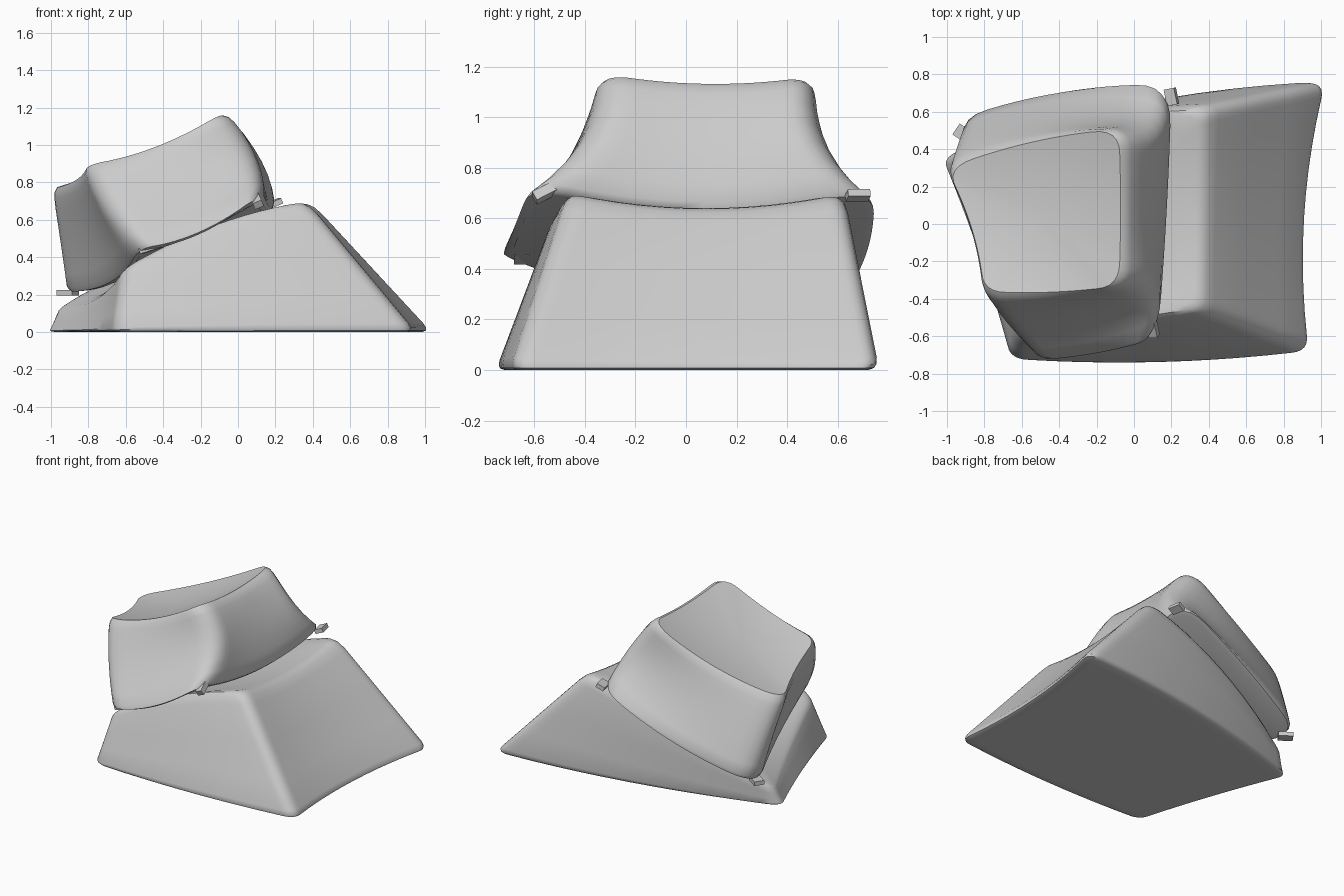
import bpy, bmesh, math
from mathutils import Vector, Matrix

if "Cube" in bpy.data.objects:
    bpy.data.objects.remove(bpy.data.objects["Cube"])

grey = bpy.data.materials.new("plain grey")
grey.diffuse_color = (0.6, 0.6, 0.6, 1)
grey.use_nodes = True
grey.node_tree.nodes["Principled BSDF"].inputs["Base Color"].default_value = grey.diffuse_color


def ring(corners, bows, r=0.16, n=10, m=6):
    """Closed loop round four corners, with bowed sides and rounded corners."""
    c = [Vector(p) for p in corners]
    b = [Vector(p) for p in bows]

    def side(i, t):
        return c[i].lerp(c[(i + 1) % 4], t) + b[i] * (4 * t * (1 - t))

    pts = []
    for i in range(4):
        for k in range(n):
            pts.append(side(i, r + (1 - 2 * r) * k / n))
        a, d, e = side(i, 1 - r), c[(i + 1) % 4], side((i + 1) % 4, r)
        d = d.lerp((a + e) / 2, -0.1)
        for k in range(m):
            t = k / m
            pts.append(a * (1 - t) ** 2 + d * 2 * t * (1 - t) + e * t * t)
    return pts


def loft(name, low, mid, high, profile, sink):
    """Skin rings: profile rows are (height 0-1, inset 0-1); sink hollows the top."""
    bm = bmesh.new()
    rows = []
    for t, s in profile:
        pts = []
        for a, b, c in zip(low, mid, high):
            # curve passing through all three rings
            pts.append(a * (2 * t - 1) * (t - 1) + b * 4 * t * (1 - t) + c * t * (2 * t - 1))
        centre = sum(pts, Vector()) / len(pts)
        # average plane of the ring keeps the dish smooth
        nrm = sum(((p - centre).cross(q - centre) for p, q in zip(pts, pts[1:] + pts[:1])), Vector())
        row = []
        for p in pts:
            q = p.lerp(centre, s)
            if t >= 1:
                d = p - centre
                dev = d.z + (nrm.x * d.x + nrm.y * d.y) / nrm.z
                q.z += dev * ((1 - s) ** 2 - (1 - s)) - sink * (1 - (1 - s) ** 2)
            row.append(bm.verts.new(q))
        rows.append(row)
    for lo, hi in zip(rows, rows[1:]):
        for i in range(len(lo)):
            j = (i + 1) % len(lo)
            bm.faces.new((lo[i], lo[j], hi[j], hi[i]))
    bm.faces.new(rows[0][::-1])
    bm.faces.new(rows[-1])
    bmesh.ops.recalc_face_normals(bm, faces=bm.faces)
    finish(name, bm)


def finish(name, bm):
    me = bpy.data.meshes.new(name)
    bm.to_mesh(me)
    bm.free()
    me.materials.append(grey)
    ob = bpy.data.objects.new(name, me)
    bpy.context.collection.objects.link(ob)
    bpy.ops.object.select_all(action='DESELECT')
    ob.select_set(True)
    bpy.context.view_layer.objects.active = ob
    bpy.ops.object.shade_smooth_by_angle(angle=math.radians(40))


# Wedge base: wide foot, sloping seat on top
foot = ring([(-.66, -.73, 0), (.96, -.69, 0), (1.05, .77, 0), (-1.03, .36, 0)],
            [(0, -.04, 0), (-.07, 0, 0), (0, .08, 0), (.02, 0, 0)], r=.06)
seat = ring([(-.62, -.59, .34), (.37, -.46, .71), (.39, .63, .71), (-.98, .38, .12)],
            [(0, -.01, .055), (0, 0, -.06), (0, .06, .06), (.04, 0, -.05)], r=.08)
waist = [(a + b) / 2 for a, b in zip(foot, seat)]
loft("wedge_base", foot, waist, seat,
     [(0, .6), (0, .12), (0, .05), (.012, .022), (.035, .007), (.07, 0), (.3, 0), (.6, 0), (.9, 0),
      (.96, .01), (.99, .035), (1, .08), (1, .2), (1, .3), (1, .6), (1, .95)], 0)

# Tilted cap: flared skirt, waisted sides, dished top
skirt = ring([(-.53, -.75, .44), (.12, -.64, .73), (.20, .77, .71), (-.97, .56, .2)],
             [(0, -.02, -.06), (.02, 0, -.09), (0, .06, -.03), (.06, 0, -.07)])
middle = ring([(-.71, -.56, .65), (.11, -.39, .94), (.14, .55, .93), (-1.0, .45, .47)],
              [(0, -.04, -.04), (-.02, 0, -.05), (0, .08, -.03), (.07, 0, -.03)])
rim = ring([(-.82, -.38, .90), (-.06, -.35, 1.19), (-.06, .53, 1.18), (-1.03, .31, .76)],
           [(0, -.02, -.05), (.01, 0, -.04), (0, .04, -.04), (.04, 0, -.02)])
loft("tilted_cap", skirt, middle, rim,
     [(0, .07), (.02, .02), (.07, 0), (.2, 0), (.35, 0), (.5, 0), (.65, 0), (.8, 0),
      (.9, .005), (.96, .018), (1, .05), (1, .085), (1, .18), (1, .3), (1, .45), (1, .6),
      (1, .8), (1, .95)], .06)

# Small tabs poking out of the seam
for name, loc, size, rot in [
        ("back_tab", (.20, .68, .69), (.06, .09, .03), (0, -.4, .2)),
        ("front_tab", (.10, -.56, .70), (.05, .09, .04), (.5, -.4, 0)),
        ("left_tab", (-.91, .48, .21), (.10, .07, .03), (0, 0, -.6)),
        ("front_left_tab", (-.47, -.65, .45), (.12, .06, .03), (0, -.3, 0))]:
    bm = bmesh.new()
    bmesh.ops.create_cube(bm, size=1)
    bmesh.ops.scale(bm, vec=size, verts=bm.verts)
    turn = Matrix.Rotation(rot[2], 4, 'Z') @ Matrix.Rotation(rot[1], 4, 'Y') @ Matrix.Rotation(rot[0], 4, 'X')
    bmesh.ops.transform(bm, matrix=Matrix.Translation(loc) @ turn, verts=bm.verts)
    finish(name, bm)
